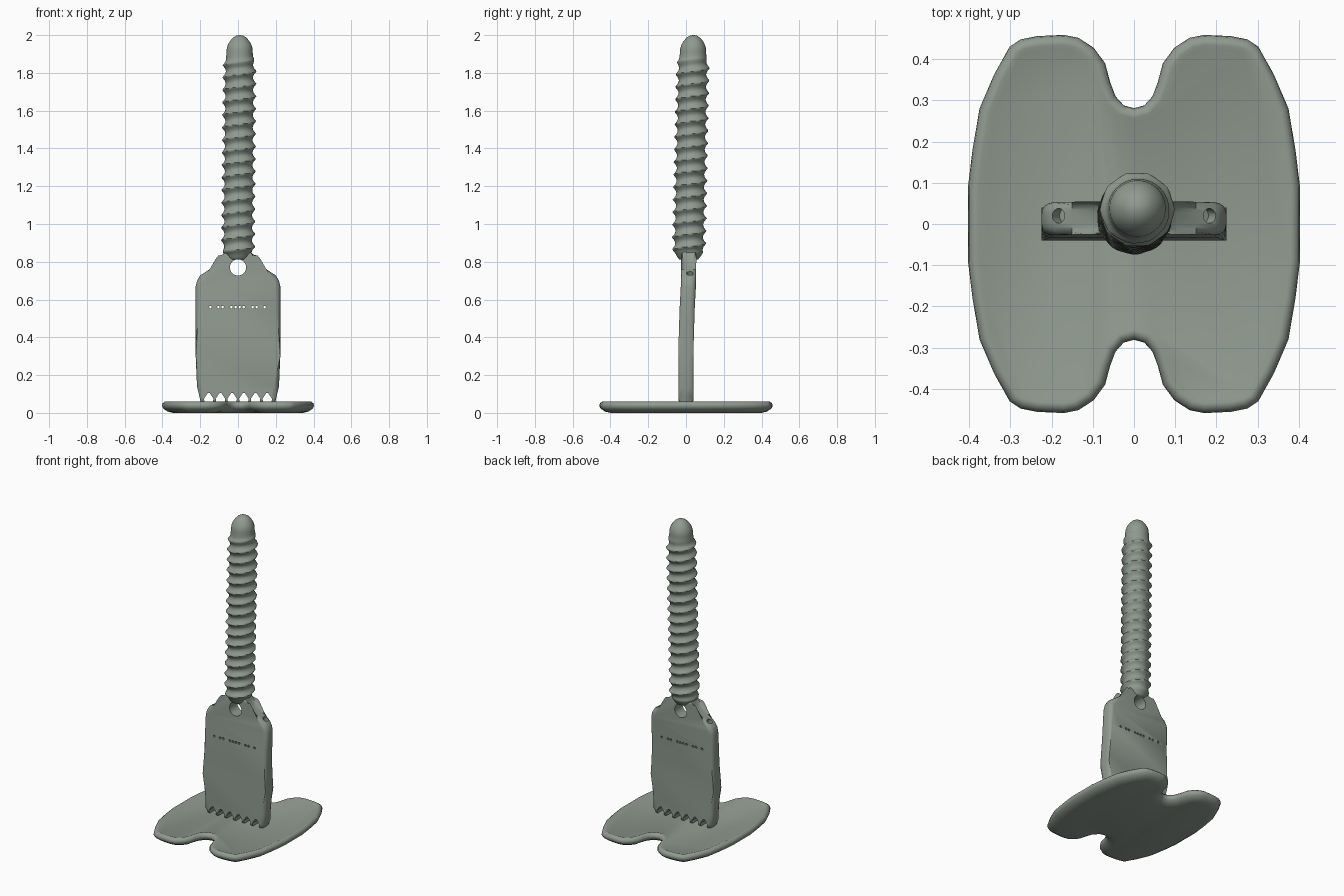
import bpy, bmesh, math
from mathutils import Vector, Matrix

if "Cube" in bpy.data.objects:
    bpy.data.objects.remove(bpy.data.objects["Cube"])

mat = bpy.data.materials.new("grey_green")
mat.diffuse_color = (0.28, 0.325, 0.28, 1)
mat.use_nodes = True
mat.node_tree.nodes["Principled BSDF"].inputs["Base Color"].default_value = mat.diffuse_color


def make_object(name, bm):
    bmesh.ops.recalc_face_normals(bm, faces=bm.faces[:])
    me = bpy.data.meshes.new(name)
    bm.to_mesh(me)
    bm.free()
    me.materials.append(mat)
    ob = bpy.data.objects.new(name, me)
    bpy.context.collection.objects.link(ob)
    return ob


def select(ob):
    bpy.ops.object.select_all(action='DESELECT')
    ob.select_set(True)
    bpy.context.view_layer.objects.active = ob


def smooth(ob, angle=35):
    select(ob)
    bpy.ops.object.shade_smooth_by_angle(angle=math.radians(angle))


def interp(table, t):
    for (a, va), (b, vb) in zip(table, table[1:]):
        if t <= b:
            return va + (vb - va) * max(0, t - a) / (b - a)
    return table[-1][1]


def skin(bm, rings):
    """Bridge closed vertex rings and cap both ends."""
    vs = [[bm.verts.new(p) for p in ring] for ring in rings]
    n = len(vs[0])
    for a, b in zip(vs, vs[1:]):
        for i in range(n):
            j = (i + 1) % n
            bm.faces.new((a[i], a[j], b[j], b[i]))
    bm.faces.new(vs[0][::-1])
    bm.faces.new(vs[-1])


# Foot plate: two-lobed outline, one quarter mirrored four ways
quarter = [(0.403, 0.0), (0.403, 0.09), (0.392, 0.18), (0.375, 0.28), (0.34, 0.362),
           (0.302, 0.43), (0.275, 0.448), (0.235, 0.456), (0.17, 0.459), (0.135, 0.452),
           (0.098, 0.428), (0.07, 0.39), (0.058, 0.345), (0.045, 0.31),
           (0.025, 0.288), (0.0, 0.281)]
half = quarter + [(-x, y) for x, y in quarter[-2::-1]]
outline = [Vector(p) for p in half + [(x, -y) for x, y in half[-2:0:-1]]]


def inset(points, d):
    out = []
    for i, p in enumerate(points):
        t = (points[(i + 1) % len(points)] - points[i - 1]).normalized()
        out.append(p + Vector((-t.y, t.x)) * d)
    return out


bm = bmesh.new()
skin(bm, [[(p.x, p.y, z) for p in inset(outline, d)] for d, z in
          [(0.06, 0.0), (0.03, 0.007), (0.008, 0.022), (0, 0.036),
           (0.003, 0.05), (0.014, 0.059), (0.024, 0.06), (0.034, 0.056)]])
smooth(make_object("foot_plate", bm), 50)

# Flat blade with sloping shoulders and rounded rim
side = [(0.195, 0.045), (0.205, 0.09), (0.217, 0.14), (0.224, 0.3), (0.224, 0.67),
        (0.217, 0.70), (0.2, 0.728), (0.15, 0.76), (0.1, 0.795), (0.08, 0.82), (0.068, 0.86)]
profile = side + [(-x, z) for x, z in side[::-1]]
bm = bmesh.new()
skin(bm, [[(x, y, z) for x, z in profile] for y in (-0.04, 0.04)])
rim = [e for e in bm.edges if abs(e.verts[0].co.y - e.verts[1].co.y) < 1e-5]
bmesh.ops.bevel(bm, geom=rim, offset=0.027, segments=4, profile=0.5, affect='EDGES')
# Slight backward bend
bend = [(0, 0), (0.35, 0), (0.55, 0.006), (0.68, 0.013), (0.95, 0.016)]
for z, _ in bend[1:-1]:
    bmesh.ops.bisect_plane(bm, geom=bm.verts[:] + bm.edges[:] + bm.faces[:],
                           plane_co=(0, 0, z), plane_no=(0, 0, 1))
for v in bm.verts:
    v.co.y += interp(bend, v.co.z)
blade = make_object("blade", bm)

# Cutter: neck hole, marker holes, shoulder holes and gaps between the teeth
bm = bmesh.new()


def drill(center, direction, radius, depth, sides):
    rot = Vector((0, 0, 1)).rotation_difference(Vector(direction)).to_matrix().to_4x4()
    bmesh.ops.create_cone(bm, cap_ends=True, segments=sides, radius1=radius, radius2=radius,
                          depth=depth, matrix=Matrix.Translation(center) @ rot)


drill((0, 0, 0.77), (0, 1, 0), 0.043, 0.4, 32)
for x in (-0.146, -0.104, -0.082, -0.035, -0.013, 0.008, 0.03, 0.077, 0.098, 0.141):
    drill((x, 0, 0.56), (0, 1, 0), 0.007, 0.4, 10)
for s in (-1, 1):
    drill((s * 0.183, 0.02, 0.738), (s * 0.5, 0, 0.86), 0.018, 0.07, 16)
for i in range(6):
    c = (i - 2.5) * 0.062
    gap = [(-0.018, 0.03), (0.018, 0.03), (0.025, 0.075), (0.016, 0.089), (0.006, 0.104),
           (-0.006, 0.104), (-0.016, 0.089), (-0.025, 0.075)]
    skin(bm, [[(c + x, y, z) for x, z in gap] for y in (-0.2, 0.2)])
cutter = make_object("blade_cutter", bm)
cutter.hide_render = True
mod = blade.modifiers.new("holes", 'BOOLEAN')
mod.operation = 'DIFFERENCE'
mod.solver = 'EXACT'
mod.object = cutter
select(blade)
bpy.ops.object.modifier_apply(modifier=mod.name)
bpy.data.objects.remove(cutter)
smooth(blade)

# Threaded shank with domed tip, leaning slightly back
core = [(0.812, 0.05), (0.825, 0.06), (0.85, 0.073), (1.87, 0.072), (1.93, 0.068),
        (1.95, 0.062), (1.97, 0.05), (1.988, 0.034), (1.997, 0.018), (2.0, 0.004)]
fade = [(0.83, 0), (0.87, 1), (1.84, 1), (1.89, 0)]
PITCH, SEG = 0.0663, 40
heights = [0.812 + i * 0.0066 for i in range(164)]
heights += [1.90, 1.915] + [z for z, _ in core[4:]]
rings = []
for z in heights:
    cx, cy = (z - 0.85) * 0.008, 0.015 + (z - 0.85) * 0.021
    ring = []
    for k in range(SEG):
        a = 2 * math.pi * k / SEG
        phase = ((z - 1.875) / PITCH - k / SEG) % 1.0
        ridge = abs(2 * phase - 1) ** 1.8
        r = interp(core, z) + 0.019 * ridge * interp(fade, z)
        ring.append((cx + r * math.cos(a), cy + r * math.sin(a), z))
    rings.append(ring)
bm = bmesh.new()
skin(bm, rings)
smooth(make_object("threaded_shank", bm), 60)
